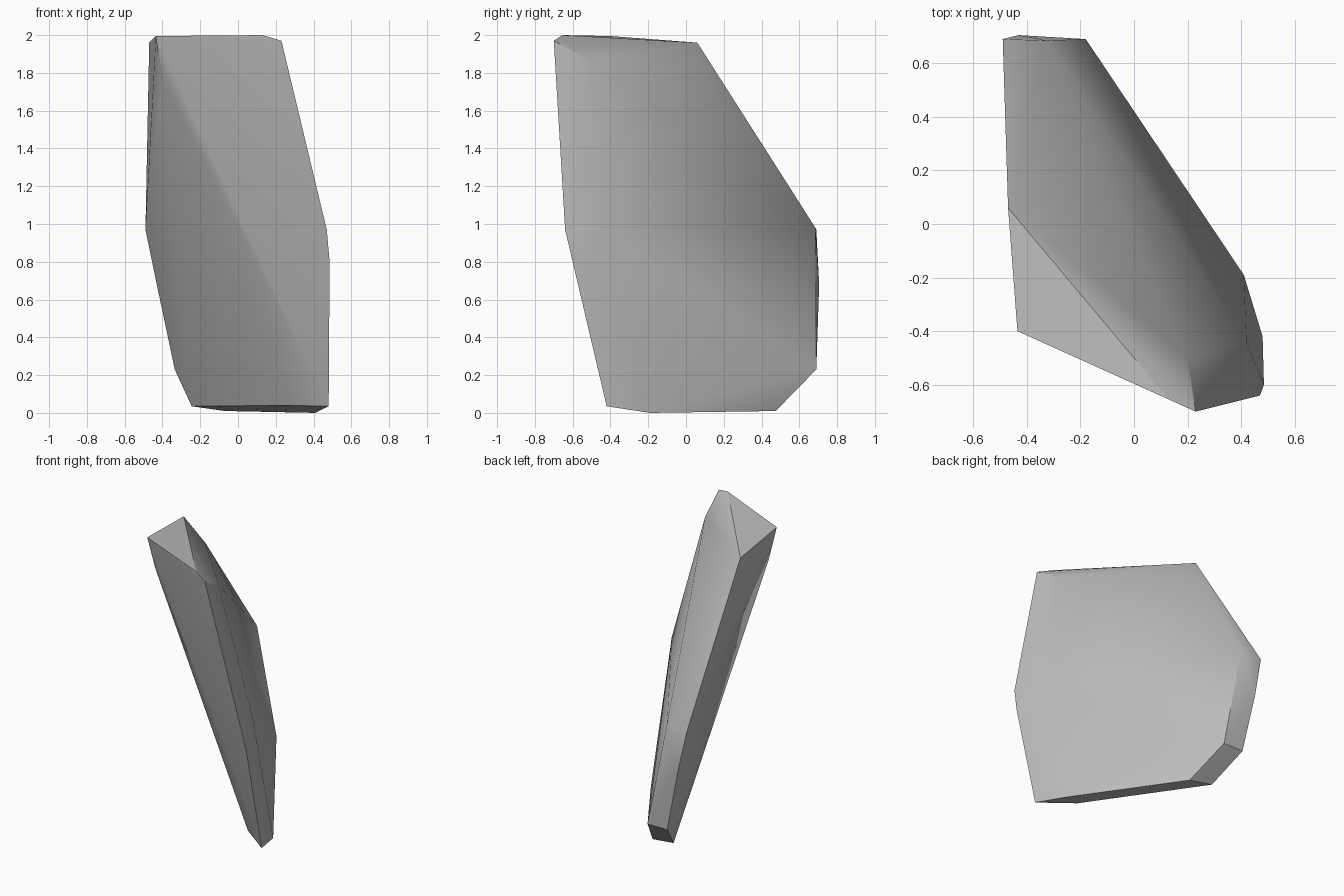
import bpy
import bmesh
import math

# Remove the default cube
default_cube = bpy.data.objects.get("Cube")
if default_cube:
    bpy.data.objects.remove(default_cube, do_unlink=True)


def make_material(name, colour):
    material = bpy.data.materials.new(name)
    material.use_nodes = True
    material.diffuse_color = colour
    shader = material.node_tree.nodes["Principled BSDF"]
    shader.inputs["Base Color"].default_value = colour
    shader.inputs["Roughness"].default_value = 0.9
    return material


# Corners of the leaning stone slab, grouped by height
broken_top = [
    (-.435, -.4, 1.995), (-.47, .06, 1.96), (.13, -.655, 2), (.23, -.7, 1.97),
]
shoulder = [
    (.2, -.5, 1.86), (-.32, .09, 1.8), (-.4, -.36, 1.77),
]
waist = [
    (-.49, .69, .97), (-.33, .685, .98), (.42, -.44, .97), (.47, -.64, .97),
    (.485, -.6, .8), (-.43, .705, .68),
]
heel = [
    (-.335, .69, .23), (-.18, .69, .23), (-.2, .31, .2),
]
foot = [
    (.41, -.19, 0), (.48, -.42, .035), (.26, -.26, .04),
    (-.245, .49, .035), (-.07, .475, .01),
]


def build_shard(name, rings, material):
    """Wrap a convex skin around the given corner rings."""
    bm = bmesh.new()
    for ring in rings:
        for corner in ring:
            bm.verts.new(corner)
    hull = bmesh.ops.convex_hull(bm, input=bm.verts[:])
    unused = [item for item in hull["geom_interior"]
              if isinstance(item, bmesh.types.BMVert)]
    bmesh.ops.delete(bm, geom=unused, context="VERTS")
    bmesh.ops.recalc_face_normals(bm, faces=bm.faces[:])
    mesh = bpy.data.meshes.new(name)
    bm.to_mesh(mesh)
    bm.free()
    mesh.materials.append(material)
    shard = bpy.data.objects.new(name, mesh)
    bpy.context.collection.objects.link(shard)
    return shard


# Stone slab with soft broad faces and crisp broken rims
stone_grey = make_material("stone_grey", (.5, .5, .5, 1))
slab = build_shard("stone_slab", [broken_top, shoulder, waist, heel, foot], stone_grey)
bpy.ops.object.select_all(action="DESELECT")
slab.select_set(True)
bpy.context.view_layer.objects.active = slab
bpy.ops.object.shade_smooth_by_angle(angle=math.radians(30))
